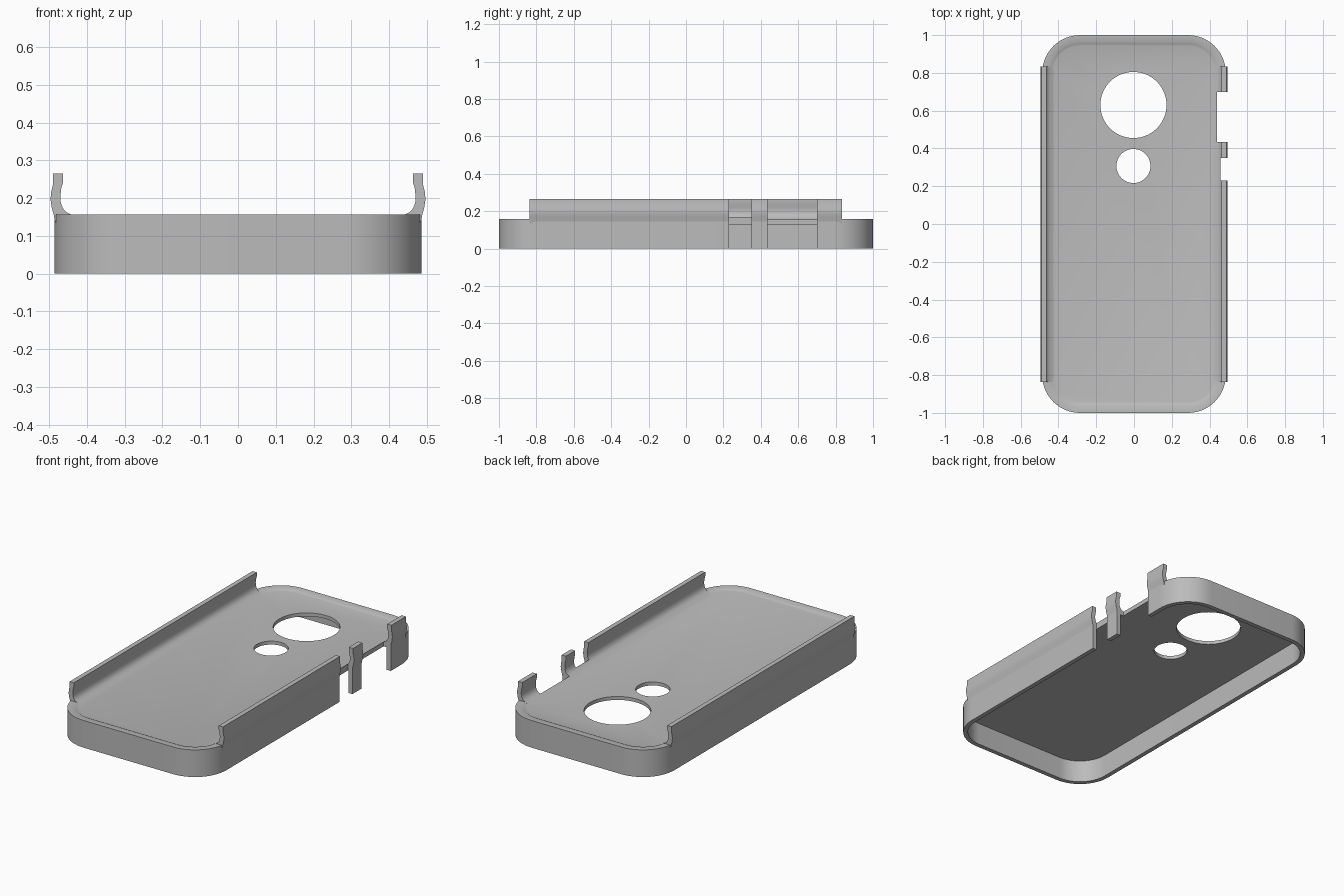
import bpy, bmesh, math

if "Cube" in bpy.data.objects:
    bpy.data.objects.remove(bpy.data.objects["Cube"])

grey = bpy.data.materials.new("matte grey")
grey.diffuse_color = (0.5, 0.5, 0.5, 1)
grey.use_nodes = True
grey.node_tree.nodes["Principled BSDF"].inputs["Base Color"].default_value = grey.diffuse_color

HX, HY, RAD = 0.486, 1.0, 0.20      # half width, half length, corner radius
CUT_Z = 0.5


def finish(bm, name):
    bmesh.ops.recalc_face_normals(bm, faces=bm.faces)
    me = bpy.data.meshes.new(name)
    bm.to_mesh(me)
    bm.free()
    me.materials.append(grey)
    ob = bpy.data.objects.new(name, me)
    bpy.context.collection.objects.link(ob)
    return ob


def rounded_loop(bm, inset, z, seg=14):
    """Rounded rectangle ring of vertices."""
    r = RAD - inset
    verts = []
    for k, (sx, sy) in enumerate([(1, 1), (-1, 1), (-1, -1), (1, -1)]):
        for i in range(seg + 1):
            a = math.pi / 2 * (k + i / seg)
            verts.append(bm.verts.new((sx * (HX - RAD) + r * math.cos(a),
                                       sy * (HY - RAD) + r * math.sin(a), z)))
    return verts


def tray():
    # inside ceiling, inner wall, bottom rim, outer wall, top rim, shallow floor
    bm = bmesh.new()
    rings = [(0.026, 0.13), (0.026, 0), (0, 0), (0, 0.157),
             (0.038, 0.157), (0.046, 0.153), (0.058, 0.150)]
    loops = [rounded_loop(bm, i, z) for i, z in rings]
    for a, b in zip(loops, loops[1:]):
        n = len(a)
        for i in range(n):
            j = (i + 1) % n
            bm.faces.new((a[i], a[j], b[j], b[i]))
    bm.faces.new(loops[0])
    bm.faces.new(loops[-1])
    return finish(bm, "case_tray")


def rail(name, side):
    # curled lip with a filleted foot, extruded along y
    prof = [(0.484, 0.135), (0.488, 0.157), (0.493, 0.175), (0.496, 0.195),
            (0.495, 0.215), (0.490, 0.235), (0.490, 0.265), (0.463, 0.265),
            (0.463, 0.242), (0.468, 0.225), (0.470, 0.205), (0.469, 0.188),
            (0.464, 0.174), (0.455, 0.163), (0.443, 0.157), (0.425, 0.149),
            (0.425, 0.135)]
    bm = bmesh.new()
    ends = [[bm.verts.new((side * x, y, z)) for x, z in prof] for y in (-0.837, 0.833)]
    n = len(prof)
    for i in range(n):
        j = (i + 1) % n
        bm.faces.new((ends[0][i], ends[0][j], ends[1][j], ends[1][i]))
    for e in ends:
        bm.faces.new(e)
    return finish(bm, name)


def box_cutter(name, x0, y0, y1):
    bm = bmesh.new()
    bmesh.ops.create_cube(bm, size=1)
    for v in bm.verts:
        v.co = (x0 if v.co.x < 0 else 0.7, y0 if v.co.y < 0 else y1, v.co.z * 2 * CUT_Z)
    return finish(bm, name)


def round_cutter(name, y, r):
    bm = bmesh.new()
    bmesh.ops.create_cone(bm, cap_ends=True, segments=64, radius1=r, radius2=r, depth=1)
    bmesh.ops.translate(bm, verts=bm.verts, vec=(-0.003, y, 0))
    return finish(bm, name)


def cut(ob, cutters):
    bpy.context.view_layer.objects.active = ob
    for c in cutters:
        m = ob.modifiers.new("cut", 'BOOLEAN')
        m.operation, m.object, m.solver = 'DIFFERENCE', c, 'EXACT'
        bpy.ops.object.modifier_apply(modifier=m.name)


body = tray()
left = rail("left_rail", -1)
right = rail("right_rail", 1)

# side button openings and the two round back openings
notches = [box_cutter("long_notch_cutter", 0.44, 0.435, 0.70),
           box_cutter("short_notch_cutter", 0.459, 0.23, 0.35)]
holes = [round_cutter("large_hole_cutter", 0.63, 0.175),
         round_cutter("small_hole_cutter", 0.307, 0.09)]
cut(body, notches + holes)
cut(right, notches)
for c in notches + holes:
    bpy.data.objects.remove(c)

for ob in (body, left, right):
    bpy.ops.object.select_all(action='DESELECT')
    ob.select_set(True)
    bpy.context.view_layer.objects.active = ob
    bpy.ops.object.shade_smooth_by_angle(angle=math.radians(30))
